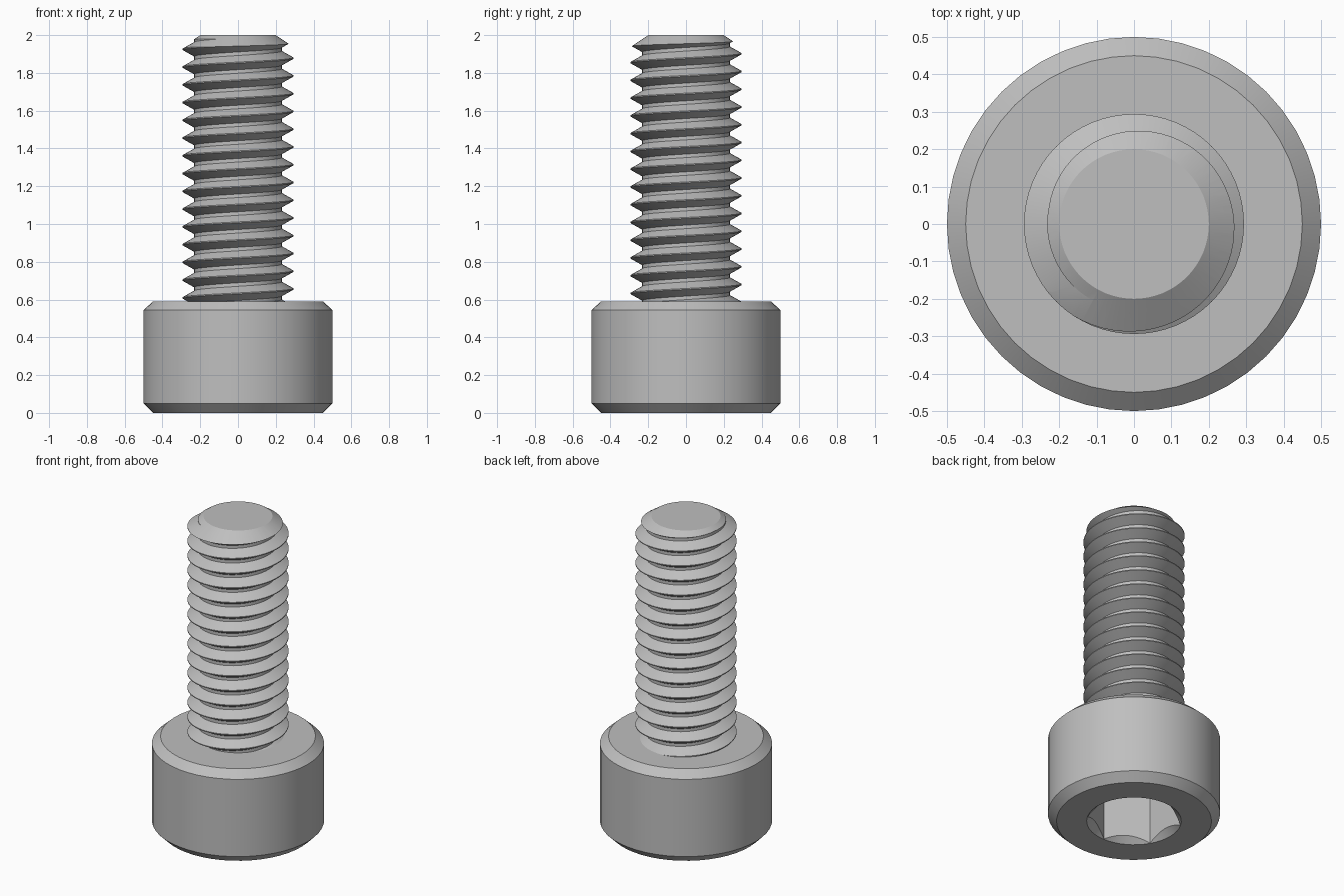
import bpy, bmesh
from math import pi, cos, sin

cube = bpy.data.objects.get("Cube")
if cube:
    bpy.data.objects.remove(cube, do_unlink=True)

steel = bpy.data.materials.new("grey_steel")
steel.use_nodes = True
GREY = (0.52, 0.52, 0.52, 1)
steel.diffuse_color = GREY
steel.node_tree.nodes["Principled BSDF"].inputs["Base Color"].default_value = GREY


def finish(bm, name):
    bmesh.ops.recalc_face_normals(bm, faces=bm.faces)
    mesh = bpy.data.meshes.new(name)
    bm.to_mesh(mesh)
    bm.free()
    mesh.materials.append(steel)
    ob = bpy.data.objects.new(name, mesh)
    bpy.context.collection.objects.link(ob)
    return ob


def activate(ob):
    bpy.ops.object.select_all(action='DESELECT')
    ob.select_set(True)
    bpy.context.view_layer.objects.active = ob


def smooth(ob):
    activate(ob)
    bpy.ops.object.shade_smooth_by_angle(angle=pi / 6)


def lathe(name, rings, segs):
    """Closed solid from rings; each ring maps an angle to (radius, height)."""
    bm = bmesh.new()
    rows = []
    for ring in rings:
        row = []
        for i in range(segs):
            a = 2 * pi * i / segs
            r, z = ring(a)
            row.append(bm.verts.new((r * cos(a), r * sin(a), z)))
        rows.append(row)
    for low, high in zip(rows, rows[1:]):
        for i in range(segs):
            j = (i + 1) % segs
            bm.faces.new((low[i], low[j], high[j], high[i]))
    bm.faces.new(rows[0])
    bm.faces.new(rows[-1])
    return finish(bm, name)


def circle(r, z):
    return lambda a: (r, z)


# Head: chamfered cylinder with a countersunk hex socket underneath
HEX, MOUTH, DEPTH = 0.273, 0.275, 0.3


def hex_radius(a):
    # corners lie on the y axis
    return HEX * cos(pi / 6) / cos(a % (pi / 3))


def hex_mouth(a):
    r = hex_radius((a + pi / 6 - pi / 6 + 1e-9) % (pi / 3) - pi / 3 * (a % (pi / 3) > pi / 6))
    return r, MOUTH - r


def wall_radius(a):
    # signed angle from the nearest wall middle
    off = (a + pi / 6) % (pi / 3) - pi / 6
    return HEX * cos(pi / 6) / cos(off)


head = lathe("head", [
    lambda a: (wall_radius(a), DEPTH),
    lambda a: (wall_radius(a), MOUTH - wall_radius(a)),
    circle(MOUTH, 0), circle(0.45, 0), circle(0.5, 0.05),
    circle(0.5, 0.545), circle(0.45, 0.59)], 48)
smooth(head)

# Threaded shaft: one helical strip, trimmed flat at both ends
PITCH, ROOT, CREST, STEPS, TURNS = 0.094, 0.232, 0.294, 64, 19
START = 1.925 - 17 * PITCH
profile = [(ROOT, 0.1), (CREST, 0.47), (CREST, 0.53), (ROOT, 0.9)]
bm = bmesh.new()
grid = []
for s in range(STEPS * TURNS + 1):
    a = 2 * pi * s / STEPS
    grid.append([bm.verts.new((r * cos(a), r * sin(a), START + PITCH * (s / STEPS + h)))
                 for r, h in profile])
last = len(profile) - 1
for s in range(STEPS * TURNS):
    for j in range(last):
        bm.faces.new((grid[s][j], grid[s + 1][j], grid[s + 1][j + 1], grid[s][j + 1]))
    if s + STEPS + 1 < len(grid):
        bm.faces.new((grid[s][last], grid[s + 1][last],
                      grid[s + STEPS + 1][0], grid[s + STEPS][0]))
for height, direction in ((0.52, -1), (2.04, 1)):
    bmesh.ops.bisect_plane(bm, geom=bm.verts[:] + bm.edges[:] + bm.faces[:], dist=1e-6,
                           plane_co=(0, 0, height), plane_no=(0, 0, direction),
                           clear_outer=True)
bmesh.ops.holes_fill(bm, edges=[e for e in bm.edges if e.is_boundary], sides=0)
shaft = finish(bm, "threaded_shaft")

# Conical tip: keep only what lies inside a chamfered envelope
envelope = lathe("tip_cutter", [circle(0.41, 0.4), circle(0.41, 1.86), circle(0.2, 2)], 64)
envelope.hide_render = True
trim = shaft.modifiers.new("tip", 'BOOLEAN')
trim.operation = 'INTERSECT'
trim.solver = 'EXACT'
trim.object = envelope
activate(shaft)
bpy.ops.object.modifier_apply(modifier="tip")
bpy.data.objects.remove(envelope, do_unlink=True)
smooth(shaft)
